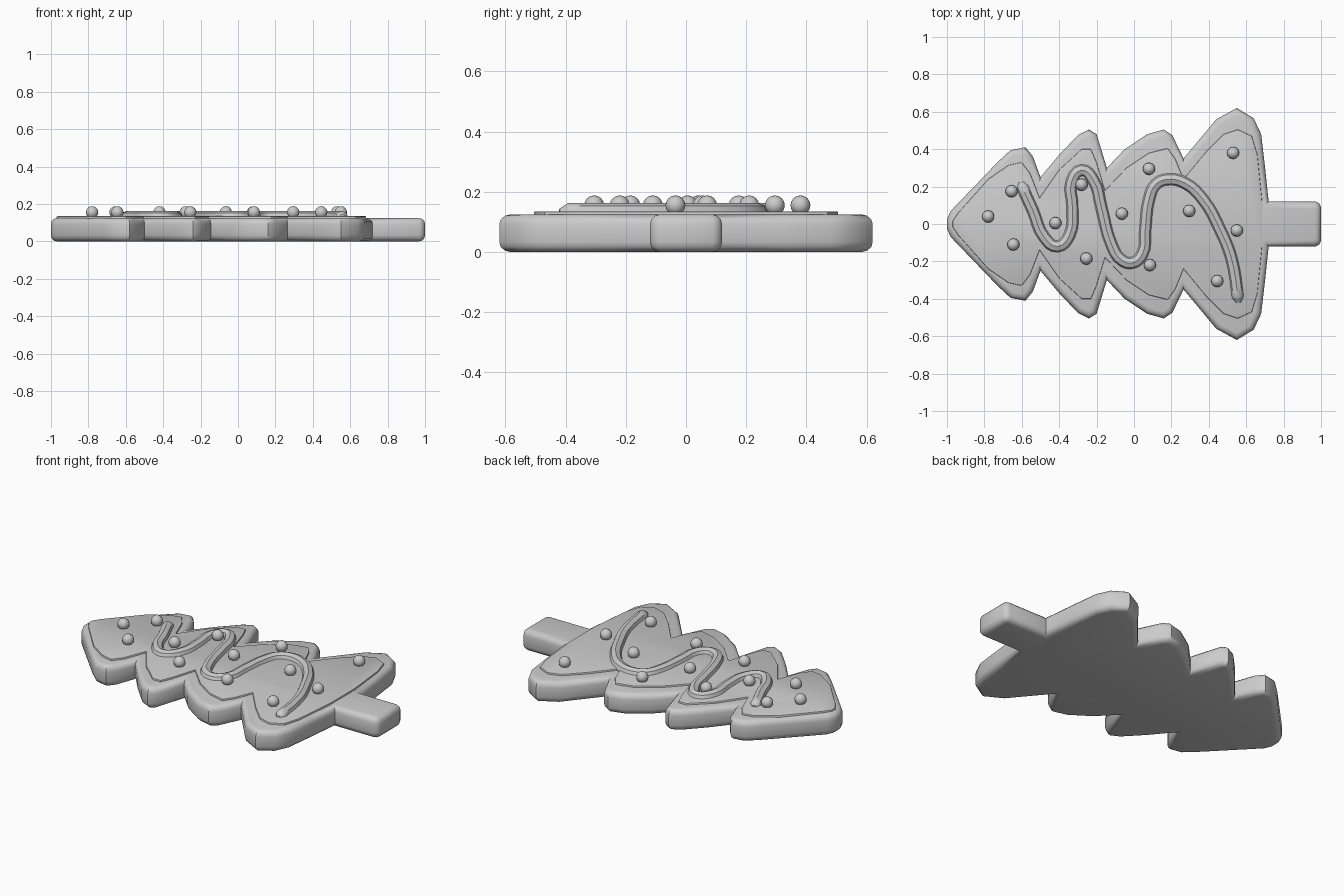
import bpy, bmesh

if "Cube" in bpy.data.objects:
    bpy.data.objects.remove(bpy.data.objects["Cube"])

TOP = 0.125  # top face of the cookie


def smooth(obj, angle=0.7):
    bpy.ops.object.select_all(action='DESELECT')
    obj.select_set(True)
    bpy.context.view_layer.objects.active = obj
    bpy.ops.object.shade_smooth_by_angle(angle=angle)


def slab(name, half, z0, z1, bevel, segments, both):
    """Mirror a half outline in y, extrude it and round its rims."""
    outline = half + [(x, -y) for x, y in reversed(half) if y > 0]
    bm = bmesh.new()
    face = bm.faces.new([bm.verts.new((x, y, z0)) for x, y in outline])
    ext = bmesh.ops.extrude_face_region(bm, geom=[face], use_keep_orig=True)
    for v in ext['geom']:
        if isinstance(v, bmesh.types.BMVert):
            v.co.z = z1
    bmesh.ops.recalc_face_normals(bm, faces=bm.faces[:])
    rims = [e for e in bm.edges
            if abs(e.verts[0].co.z - e.verts[1].co.z) < 1e-6
            and (both or e.verts[0].co.z > (z0 + z1) / 2)]
    bmesh.ops.bevel(bm, geom=rims, offset=bevel, segments=segments,
                    profile=0.5, affect='EDGES', clamp_overlap=False)
    mesh = bpy.data.meshes.new(name)
    bm.to_mesh(mesh)
    bm.free()
    obj = bpy.data.objects.new(name, mesh)
    bpy.context.collection.objects.link(obj)
    smooth(obj)
    return obj


# Cookie: tree outline with trunk
cookie = [(-1, 0.025), (-0.98, 0.07), (-0.73, 0.33), (-0.66, 0.395), (-0.58, 0.41),
          (-0.54, 0.36), (-0.50, 0.25), (-0.40, 0.37), (-0.30, 0.475), (-0.24, 0.505),
          (-0.20, 0.48), (-0.145, 0.30), (-0.05, 0.40), (0.07, 0.48), (0.16, 0.505),
          (0.205, 0.475), (0.265, 0.35), (0.44, 0.56), (0.55, 0.62), (0.64, 0.565),
          (0.68, 0.48), (0.70, 0.31), (0.72, 0.12), (0.97, 0.12), (0.99, 0.11), (1, 0.09)]
slab("cookie", cookie, 0, TOP, 0.033, 3, True)

# Icing: thin inset layer on the cookie
icing = [(-0.97, 0.015), (-0.94, 0.06), (-0.78, 0.24), (-0.67, 0.315), (-0.60, 0.33),
         (-0.555, 0.27), (-0.505, 0.14), (-0.40, 0.29), (-0.28, 0.40), (-0.23, 0.40),
         (-0.20, 0.33), (-0.155, 0.18), (-0.04, 0.30), (0.08, 0.38), (0.18, 0.405),
         (0.22, 0.35), (0.265, 0.24), (0.38, 0.38), (0.48, 0.48), (0.555, 0.505),
         (0.63, 0.47), (0.66, 0.37), (0.685, 0.12)]
slab("icing", icing, TOP - 0.01, TOP + 0.01, 0.005, 2, False)

# Garland: piped squiggle of icing
path = [(-0.605, 0.225), (-0.595, 0.195), (-0.54, 0.07), (-0.48, -0.07), (-0.41, -0.12),
        (-0.345, -0.06), (-0.33, 0.10), (-0.335, 0.22), (-0.28, 0.288), (-0.215, 0.23),
        (-0.175, 0.09), (-0.12, -0.11), (-0.07, -0.19), (-0.01, -0.208), (0.045, -0.16),
        (0.06, -0.03), (0.08, 0.13), (0.115, 0.21), (0.175, 0.238), (0.27, 0.22),
        (0.37, 0.13), (0.46, -0.03), (0.52, -0.18), (0.555, -0.39), (0.558, -0.42)]
curve = bpy.data.curves.new("garland", 'CURVE')
curve.dimensions = '3D'
curve.bevel_depth = 0.034
curve.bevel_resolution = 2
curve.use_fill_caps = True
curve.resolution_u = 4
spline = curve.splines.new('BEZIER')
spline.bezier_points.add(len(path) - 1)
for i, (p, (x, y)) in enumerate(zip(spline.bezier_points, path)):
    p.co = (x, y, 0.129)
    p.handle_left_type = p.handle_right_type = 'AUTO'
    p.radius = 0.45 if i in (0, len(path) - 1) else 1
garland = bpy.data.objects.new("garland", curve)
bpy.context.collection.objects.link(garland)
garland.select_set(True)
bpy.context.view_layer.objects.active = garland
bpy.ops.object.convert(target='MESH')
smooth(bpy.context.object)

# Candy baubles
spots = [(-0.78, 0.04), (-0.655, 0.175), (-0.645, -0.11), (-0.42, 0.005), (-0.28, 0.21),
         (-0.255, -0.185), (-0.065, 0.055), (0.08, 0.295), (0.085, -0.22), (0.295, 0.07),
         (0.55, -0.035), (0.53, 0.38), (0.445, -0.305)]
for x, y in spots:
    bpy.ops.mesh.primitive_uv_sphere_add(segments=12, ring_count=8, radius=0.033,
                                         location=(x, y, 0.155))
    bpy.context.object.name = "candy"
    smooth(bpy.context.object)
